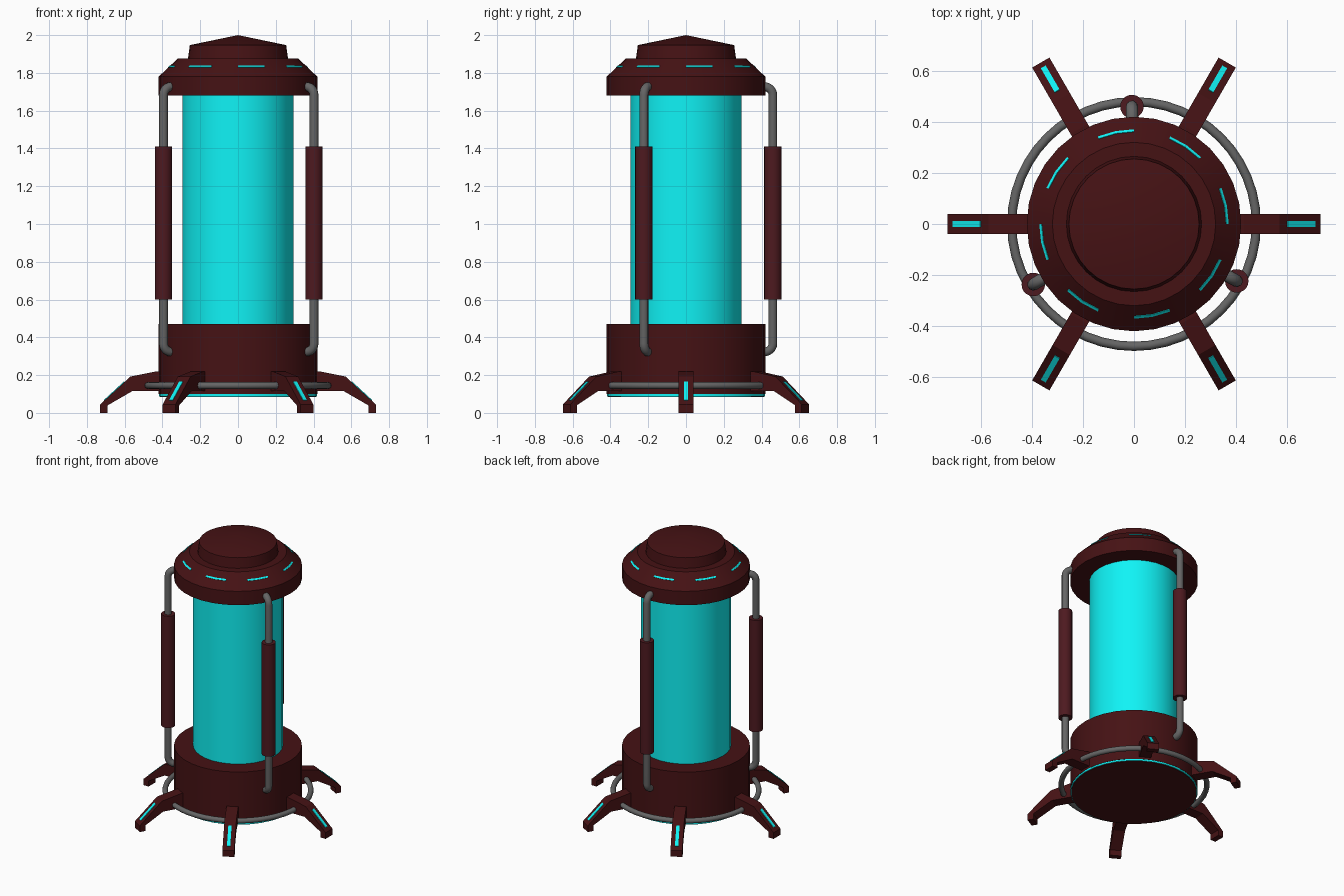
import bpy, bmesh
from math import radians, pi, cos, sin
from mathutils import Matrix, Vector

if "Cube" in bpy.data.objects:
    bpy.data.objects.remove(bpy.data.objects["Cube"])


def material(name, r, g, b):
    m = bpy.data.materials.new(name)
    m.diffuse_color = (r, g, b, 1)
    m.use_nodes = True
    m.node_tree.nodes["Principled BSDF"].inputs["Base Color"].default_value = m.diffuse_color
    return m


RED = material("dark_red", 0.06, 0.006, 0.007)
SLEEVE = material("sleeve_red", 0.075, 0.01, 0.014)
CYAN = material("glow_cyan", 0.005, 0.9, 0.92)
GREY = material("pipe_grey", 0.13, 0.13, 0.13)


def activate(ob):
    bpy.ops.object.select_all(action='DESELECT')
    ob.select_set(True)
    bpy.context.view_layer.objects.active = ob


def finish(name, bm, mat, matrix=None, smooth=True):
    bmesh.ops.remove_doubles(bm, verts=bm.verts, dist=1e-5)
    bmesh.ops.recalc_face_normals(bm, faces=bm.faces)
    me = bpy.data.meshes.new(name)
    bm.to_mesh(me)
    bm.free()
    ob = bpy.data.objects.new(name, me)
    bpy.context.collection.objects.link(ob)
    me.materials.append(mat)
    if matrix:
        me.transform(matrix)
    if smooth:
        activate(ob)
        bpy.ops.object.shade_smooth_by_angle(angle=radians(25))
    return ob


def lathe(name, profile, mat, steps=32, closed=False, start=0, sweep=2 * pi, matrix=None):
    """Spin an (r, z) profile about z; a closed partial sweep gets end caps."""
    bm = bmesh.new()
    vs = [bm.verts.new((r * cos(start), r * sin(start), z)) for r, z in profile]
    edges = [bm.edges.new(p) for p in zip(vs, vs[1:])]
    geom = vs + edges
    if closed:
        face = bm.faces.new(vs)
        geom = vs + list(face.edges) + [face]
    bmesh.ops.spin(bm, geom=geom, cent=(0, 0, 0), axis=(0, 0, 1), angle=sweep, steps=steps)
    return finish(name, bm, mat, matrix)


def prism(name, profile, width, mat, angle):
    """Extrude an (r, z) outline across its width and turn it about z."""
    bm = bmesh.new()
    face = bm.faces.new([bm.verts.new((r, -width / 2, z)) for r, z in profile])
    new = bmesh.ops.extrude_face_region(bm, geom=[face])["geom"]
    bmesh.ops.translate(bm, vec=(0, width, 0),
                        verts=[g for g in new if isinstance(g, bmesh.types.BMVert)])
    return finish(name, bm, mat, Matrix.Rotation(angle, 4, 'Z'), smooth=False)


def slope_strip(a, b, lift):
    """Thin outline lying along the line a-b, raised by lift and sunk by lift."""
    a, b = Vector(a), Vector(b)
    d = (b - a).normalized()
    n = Vector((-d.y, d.x)) * lift
    return [a + n, b + n, b - n, a - n]


# Base drum with glowing rim at its foot
lathe("base_drum", [(0, 0.085), (0.413, 0.085), (0.413, 0.1), (0.42, 0.1),
                    (0.42, 0.47), (0, 0.47)], RED)
lathe("base_glow_rim", [(0.412, 0.088), (0.418, 0.088), (0.418, 0.102), (0.412, 0.102),
                        (0.412, 0.088)], CYAN)

# Glowing tank
lathe("glass_tank", [(0, 0.46), (0.295, 0.46), (0.295, 1.69), (0, 1.69)], CYAN)

# Lid with chamfer and low conical top
lathe("lid", [(0, 1.68), (0.42, 1.68), (0.42, 1.78), (0.32, 1.875), (0.265, 1.875),
              (0.255, 1.947), (0, 2.0)], RED)

# Glowing dashes around the lid chamfer
for i in range(8):
    lathe(f"lid_dash_{i + 1}", slope_strip((0.369, 1.8285), (0.36, 1.837), 0.003), CYAN,
          steps=2, closed=True, start=i * pi / 4, sweep=pi / 8)

# Six bent legs, each with a light strip on the outer slope
leg = [(0.36, 0.22), (0.43, 0.22), (0.57, 0.192), (0.73, 0.045), (0.73, 0), (0.69, 0),
       (0.69, 0.04), (0.56, 0.115), (0.36, 0.115)]
for i in range(6):
    prism(f"leg_{i + 1}", leg, 0.078, RED, i * pi / 3)
    prism(f"leg_light_{i + 1}", slope_strip((0.60, 0.1645), (0.708, 0.065), 0.004),
          0.022, CYAN, i * pi / 3)

# Ring pipe tying the legs together
bpy.ops.mesh.primitive_torus_add(major_radius=0.479, minor_radius=0.018,
                                 major_segments=48, minor_segments=12, location=(0, 0, 0.145))
ring = bpy.context.object
ring.name = "leg_ring"
ring.data.materials.append(GREY)
bpy.ops.object.shade_smooth()


def side_pipe(name, angle):
    R, top, low, bend = 0.46, 1.727, 0.323, 0.045
    arc = [k * pi / 12 for k in range(7)]
    pts = [(0.385, low)]
    pts += [(R - bend + bend * sin(t), low + bend - bend * cos(t)) for t in arc]
    pts += [(R - bend + bend * cos(t), top - bend + bend * sin(t)) for t in arc]
    pts += [(0.385, top)]
    cu = bpy.data.curves.new(name, 'CURVE')
    cu.dimensions = '3D'
    cu.bevel_depth = 0.024
    cu.bevel_resolution = 3
    cu.use_fill_caps = True
    sp = cu.splines.new('POLY')
    sp.points.add(len(pts) - 1)
    for p, (r, z) in zip(sp.points, pts):
        p.co = (r * cos(angle), r * sin(angle), z, 1)
    ob = bpy.data.objects.new(name, cu)
    bpy.context.collection.objects.link(ob)
    cu.materials.append(GREY)
    activate(ob)
    bpy.ops.object.convert(target='MESH')
    bpy.ops.object.shade_smooth_by_angle(angle=radians(40))


# Three side pipes with padded sleeves
for i in range(3):
    a = radians(91 + 120 * i)
    side_pipe(f"side_pipe_{i + 1}", a)
    lathe(f"pipe_sleeve_{i + 1}", [(0, 0.6), (0.046, 0.6), (0.046, 1.41), (0, 1.41)], SLEEVE,
          steps=20, matrix=Matrix.Translation((0.46 * cos(a), 0.46 * sin(a), 0)))
